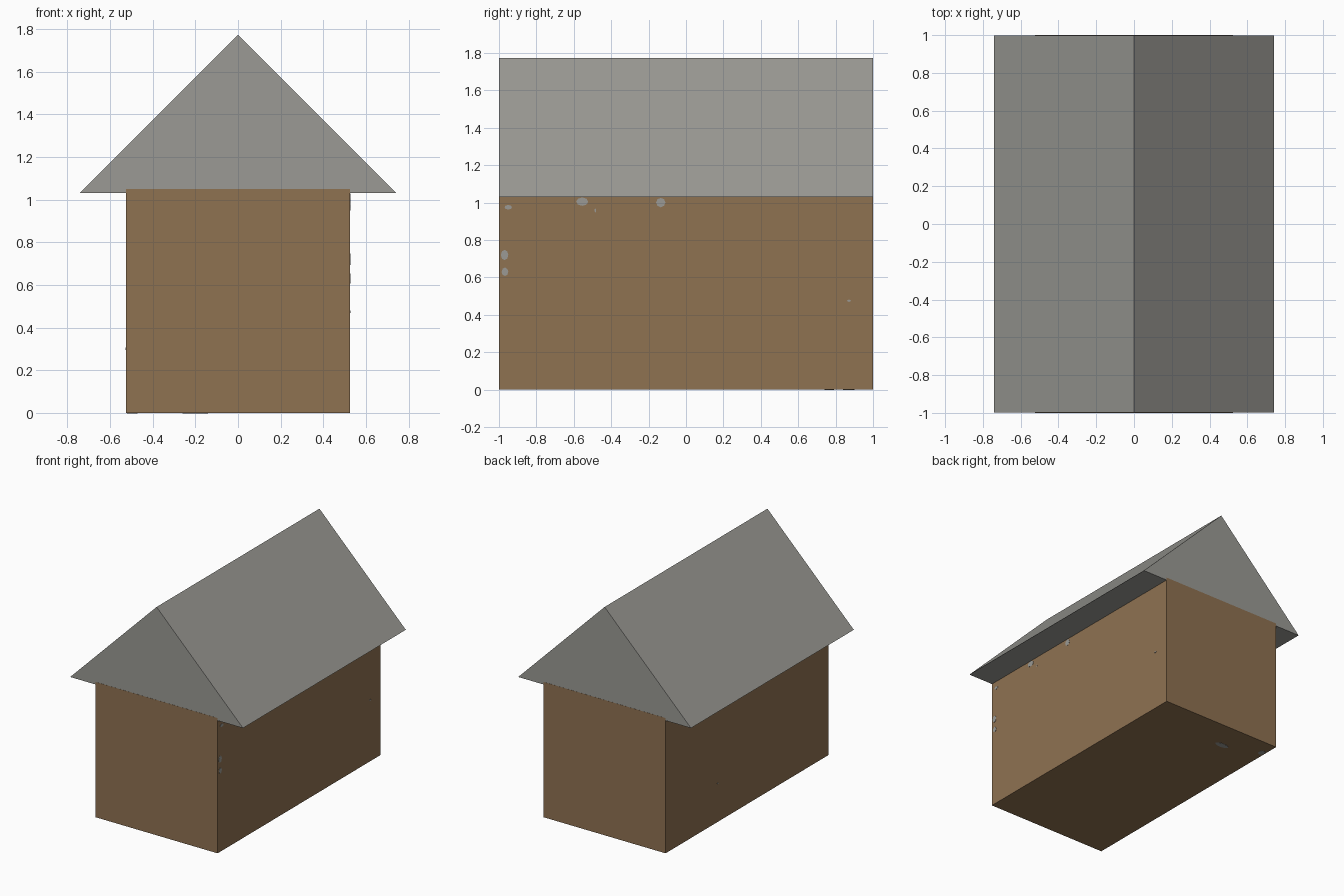
import bpy, bmesh, math
from mathutils import Vector

if "Cube" in bpy.data.objects:
    bpy.data.objects.remove(bpy.data.objects["Cube"])


def material(name, rgb):
    m = bpy.data.materials.new(name)
    m.diffuse_color = (*rgb, 1.0)
    m.use_nodes = True
    m.node_tree.nodes["Principled BSDF"].inputs["Base Color"].default_value = m.diffuse_color
    return m


brown = material("brown wall", (0.275, 0.168, 0.083))
grey = material("grey roof", (0.325, 0.322, 0.298))


def make_object(name, bm, mat):
    bmesh.ops.recalc_face_normals(bm, faces=bm.faces)
    mesh = bpy.data.meshes.new(name)
    bm.to_mesh(mesh)
    bm.free()
    mesh.materials.append(mat)
    obj = bpy.data.objects.new(name, mesh)
    bpy.context.collection.objects.link(obj)
    return obj


def extruded_profile(name, profile, half_length, mat):
    """Extrude an x-z outline along y."""
    bm = bmesh.new()
    face = bm.faces.new([bm.verts.new((x, -half_length, z)) for x, z in profile])
    ext = bmesh.ops.extrude_face_region(bm, geom=[face])
    verts = [v for v in ext["geom"] if isinstance(v, bmesh.types.BMVert)]
    bmesh.ops.translate(bm, verts=verts, vec=(0, 2 * half_length, 0))
    return make_object(name, bm, mat)


# Walls, and a gable roof set a hair behind the end walls
extruded_profile("walls", [(-0.525, 0), (0.525, 0), (0.525, 1.05), (-0.525, 1.05)], 1.0, brown)
extruded_profile("roof", [(-0.742, 1.03), (0.742, 1.03), (0, 1.772)], 0.999, grey)


# Small grey stone chips showing through the walls and floor
def chip(name, center, normal, width, height):
    bm = bmesh.new()
    n = Vector(normal)
    u = Vector((0, 1, 0))
    w = n.cross(u)
    ring = []
    for i in range(8):
        a = math.tau * i / 8
        p = Vector(center) + u * math.cos(a) * width / 2 + w * math.sin(a) * height / 2
        ring.append(bm.verts.new(p + n * 0.002))
    bm.faces.new(ring)
    ext = bmesh.ops.extrude_face_region(bm, geom=list(bm.faces))
    verts = [v for v in ext["geom"] if isinstance(v, bmesh.types.BMVert)]
    bmesh.ops.translate(bm, verts=verts, vec=-n * 0.004)
    make_object(name, bm, grey)


right_chips = [(-0.555, 1.005, 0.065, 0.045), (-0.135, 1.0, 0.05, 0.05),
               (-0.95, 0.975, 0.04, 0.025), (-0.97, 0.72, 0.04, 0.055),
               (-0.968, 0.63, 0.036, 0.045), (-0.485, 0.958, 0.008, 0.02),
               (0.872, 0.475, 0.02, 0.012)]
for i, (y, z, w, h) in enumerate(right_chips):
    chip(f"right_stone_chip_{i + 1}", (0.525, y, z), (1, 0, 0), w, h)
chip("left_stone_chip", (-0.525, 0.36, 0.3), (-1, 0, 0), 0.015, 0.012)
chip("floor_stone_chip_1", (-0.2, 0.766, 0), (0, 0, -1), 0.05, 0.12)
chip("floor_stone_chip_2", (-0.495, 0.87, 0), (0, 0, -1), 0.06, 0.05)
